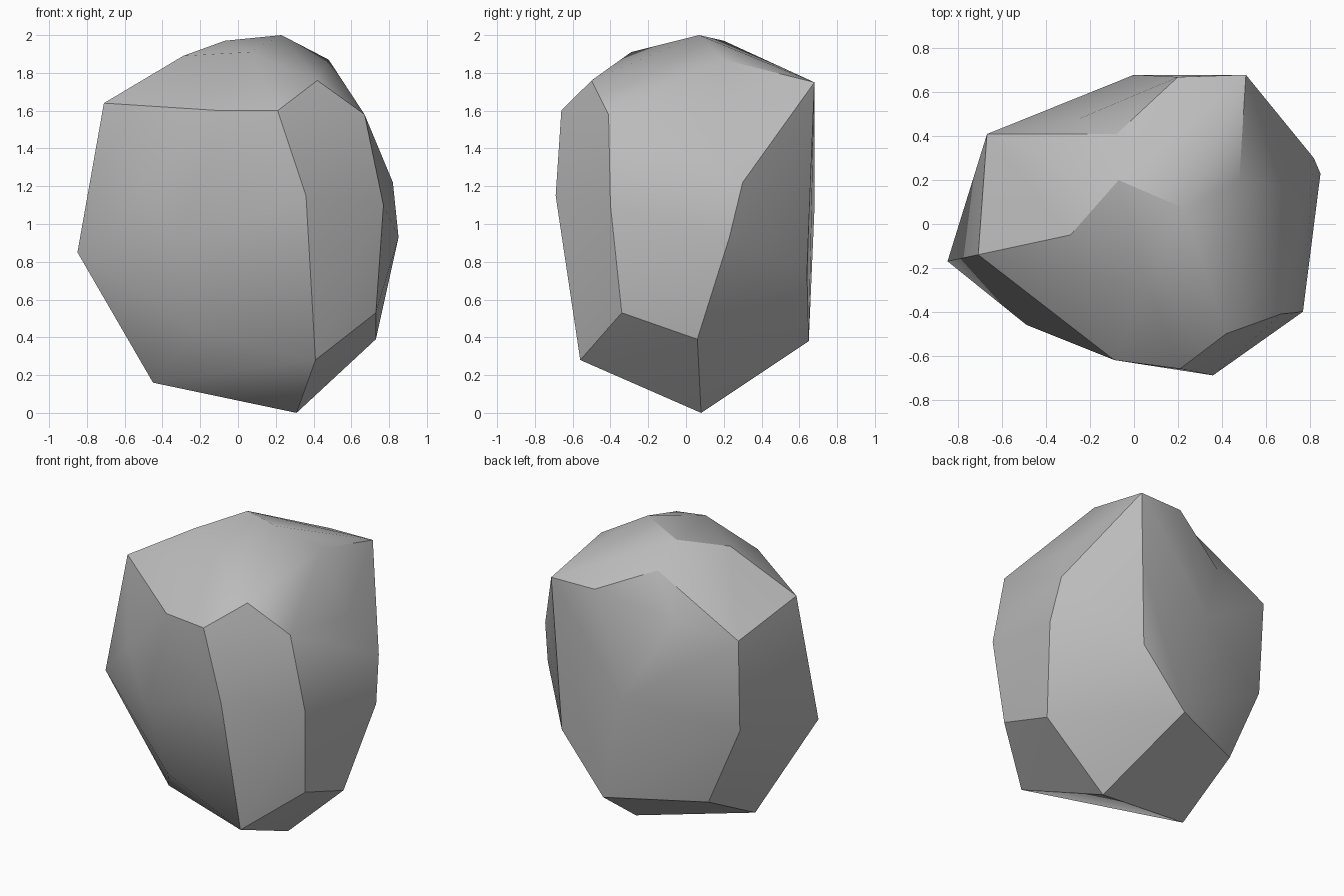
import bpy
import bmesh
import math
from mathutils import Vector

cube = bpy.data.objects.get("Cube")
if cube:
    bpy.data.objects.remove(cube, do_unlink=True)

CENTRE = Vector((0, 0, 1))

# Corners of the boulder, named by letter so ridges can refer to them
corners = {
    # underside
    "a": (.31, .08, 0), "b": (-.45, -.08, .16), "f": (.41, -.56, .28),
    "U": (-.22, -.42, .43), "d": (-.43, .38, .4), "e": (.15, .65, .38),
    "g": (.73, .06, .39), "h": (.73, -.34, .53),
    # waist
    "C": (-.85, -.17, .85), "S": (-.32, -.51, .9), "R": (-.49, -.46, 1.22),
    "G": (.36, -.69, 1.15), "j": (.77, -.4, 1.1), "k": (.85, .23, .93),
    "K": (.82, .3, 1.22), "q": (.48, .66, 1.28), "c": (.46, .64, .74),
    "A": (0, .68, 1.08), "E": (-.66, .38, .93),
    # shoulders
    "D": (-.71, -.14, 1.64), "P": (-.09, -.62, 1.6), "m": (.21, -.66, 1.6),
    "n": (.67, -.41, 1.58), "o": (.42, -.5, 1.76), "H": (.69, .16, 1.5),
    "T": (.51, .68, 1.75), "X": (.2, .67, 1.75), "Y": (-.25, .48, 1.59),
    "Z": (-.67, .41, 1.54),
    # crown
    "L": (-.29, -.05, 1.89), "V": (-.07, .2, 1.97), "t": (.23, .07, 2),
    "s": (.48, .2, 1.87), "r": (.06, -.29, 1.91), "W": (-.08, .41, 1.85),
}

# Ridges and creases around the hollows that must stay as edges
ridges = "TH HK TK WY WX AY YZ SR SU SC AE EC".split()


def det(a, b, c):
    return a.cross(b).dot(c)


def arcs_cross(a, b, c, d):
    """True if segments ab and cd cross as seen from the centre."""
    return (det(a, b, c) * det(a, b, d) < -1e-6
            and det(c, d, a) * det(c, d, b) < -1e-6
            and (a + b).dot(c + d) > 0)


def ends_and_tips(edge):
    """The two ends of an edge and the far corners of its two triangles."""
    a, b = edge.verts
    tips = [v for f in edge.link_faces for v in f.verts if v not in (a, b)]
    return [a, b] + tips


def can_flip(quad):
    return len(quad) == 4 and arcs_cross(*[v.co for v in quad])


def is_hollow(quad):
    """True if the far corner stands above the first triangle's plane."""
    a, b, c, d = [v.co for v in quad]
    normal = (b - a).cross(c - a).normalized()
    if normal.dot(a) < 0:
        normal.negate()
    return normal.dot(d - a) > 0.004


# Wrap a skin round the corner directions, then push corners to true depth
bm = bmesh.new()
vert = {}
for name, position in corners.items():
    vert[name] = bm.verts.new((Vector(position) - CENTRE).normalized())
bmesh.ops.convex_hull(bm, input=bm.verts[:])
for name, position in corners.items():
    vert[name].co = Vector(position) - CENTRE

# Turn edges until every listed ridge exists
pinned = []
for ridge in ridges:
    p, q = vert[ridge[0]], vert[ridge[1]]
    pinned.append({p, q})
    for attempt in range(12):
        if bm.edges.get((p, q)):
            break
        for edge in bm.edges[:]:
            if not edge.is_valid or set(edge.verts) in pinned:
                continue
            quad = ends_and_tips(edge)
            if can_flip(quad) and arcs_cross(p.co, q.co, quad[0].co, quad[1].co):
                bmesh.utils.edge_rotate(edge)
                break

# Turn the remaining hollow edges outward so the facets bulge like worn stone
for sweep in range(12):
    changed = False
    for edge in bm.edges[:]:
        if not edge.is_valid or set(edge.verts) in pinned:
            continue
        quad = ends_and_tips(edge)
        if can_flip(quad) and is_hollow(quad):
            changed = bool(bmesh.utils.edge_rotate(edge)) or changed
    if not changed:
        break

bmesh.ops.recalc_face_normals(bm, faces=bm.faces[:])
bmesh.ops.translate(bm, verts=bm.verts[:], vec=CENTRE)

# Stone colour
stone = bpy.data.materials.new("stone grey")
stone.use_nodes = True
colour = (.5, .5, .5, 1)
stone.diffuse_color = colour
stone.node_tree.nodes["Principled BSDF"].inputs["Base Color"].default_value = colour

# Boulder object
mesh = bpy.data.meshes.new("boulder")
bm.to_mesh(mesh)
bm.free()
mesh.materials.append(stone)
boulder = bpy.data.objects.new("boulder", mesh)
bpy.context.collection.objects.link(boulder)

bpy.ops.object.select_all(action="DESELECT")
boulder.select_set(True)
bpy.context.view_layer.objects.active = boulder
bpy.ops.object.shade_smooth_by_angle(angle=math.radians(30))
